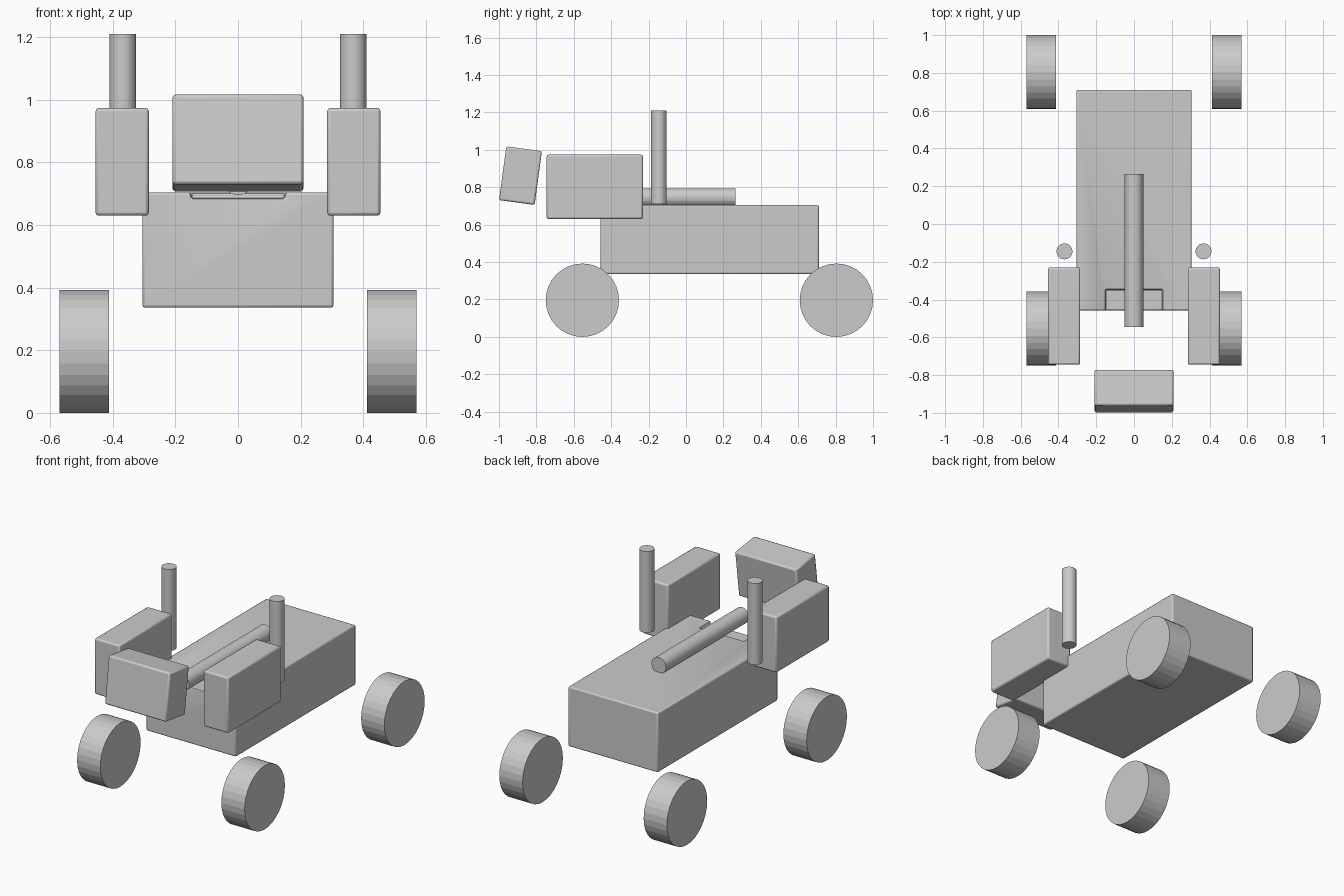
import bpy
from math import pi, radians

if "Cube" in bpy.data.objects:
    bpy.data.objects.remove(bpy.data.objects["Cube"])


def finish(ob, name):
    ob.name = name
    bpy.ops.object.transform_apply(location=False, rotation=True, scale=True)
    return ob


def bevel(ob, width=0.01):
    m = ob.modifiers.new("bevel", 'BEVEL')
    m.width = width
    m.segments = 2
    bpy.context.view_layer.objects.active = ob
    bpy.ops.object.shade_smooth_by_angle(angle=radians(30))


def box(name, lo, hi, rot=0.0):
    loc = [(a + b) / 2 for a, b in zip(lo, hi)]
    bpy.ops.mesh.primitive_cube_add(size=1, location=loc)
    ob = bpy.context.object
    ob.scale = [b - a for a, b in zip(lo, hi)]
    ob.rotation_euler = (rot, 0, 0)
    return finish(ob, name)


def cylinder(name, loc, r, depth, rot=(0, 0, 0)):
    bpy.ops.mesh.primitive_cylinder_add(vertices=32, radius=r, depth=depth,
                                        location=loc, rotation=rot)
    return finish(bpy.context.object, name)


# Main body with a shallow recess at the front of the deck
body = box("body", (-0.305, -0.457, 0.336), (0.305, 0.71, 0.704))
cutter = box("recess_cutter", (-0.15, -0.6, 0.685), (0.15, -0.347, 0.9))
cutter.hide_render = True
cutter.hide_viewport = True
cut = body.modifiers.new("recess", 'BOOLEAN')
cut.operation = 'DIFFERENCE'
cut.object = cutter
body.select_set(True)
cutter.select_set(False)
bpy.ops.object.select_all(action='DESELECT')
body.select_set(True)
bevel(body, 0.008)

# Tilted front panel
bevel(box("front_panel", (-0.209, -0.981, 0.717), (0.209, -0.789, 1.007), -0.135))

# Long tube lying along the deck
cylinder("deck_tube", (0, -0.14, 0.745), 0.049, 0.81, (pi / 2, 0, 0))

for s, side in ((-1, "left"), (1, "right")):
    # Side pods and upright stacks
    xs = sorted((s * 0.285, s * 0.455))
    bevel(box(side + "_pod", (xs[0], -0.745, 0.63), (xs[1], -0.23, 0.974)))
    cylinder(side + "_stack", (s * 0.368, -0.145, 0.96), 0.042, 0.5)
    # Wheels
    for y, end in ((-0.554, "front"), (0.804, "rear")):
        cylinder(f"{side}_{end}_wheel", (s * 0.491, y, 0.196), 0.196, 0.158,
                 (0, pi / 2, 0))
